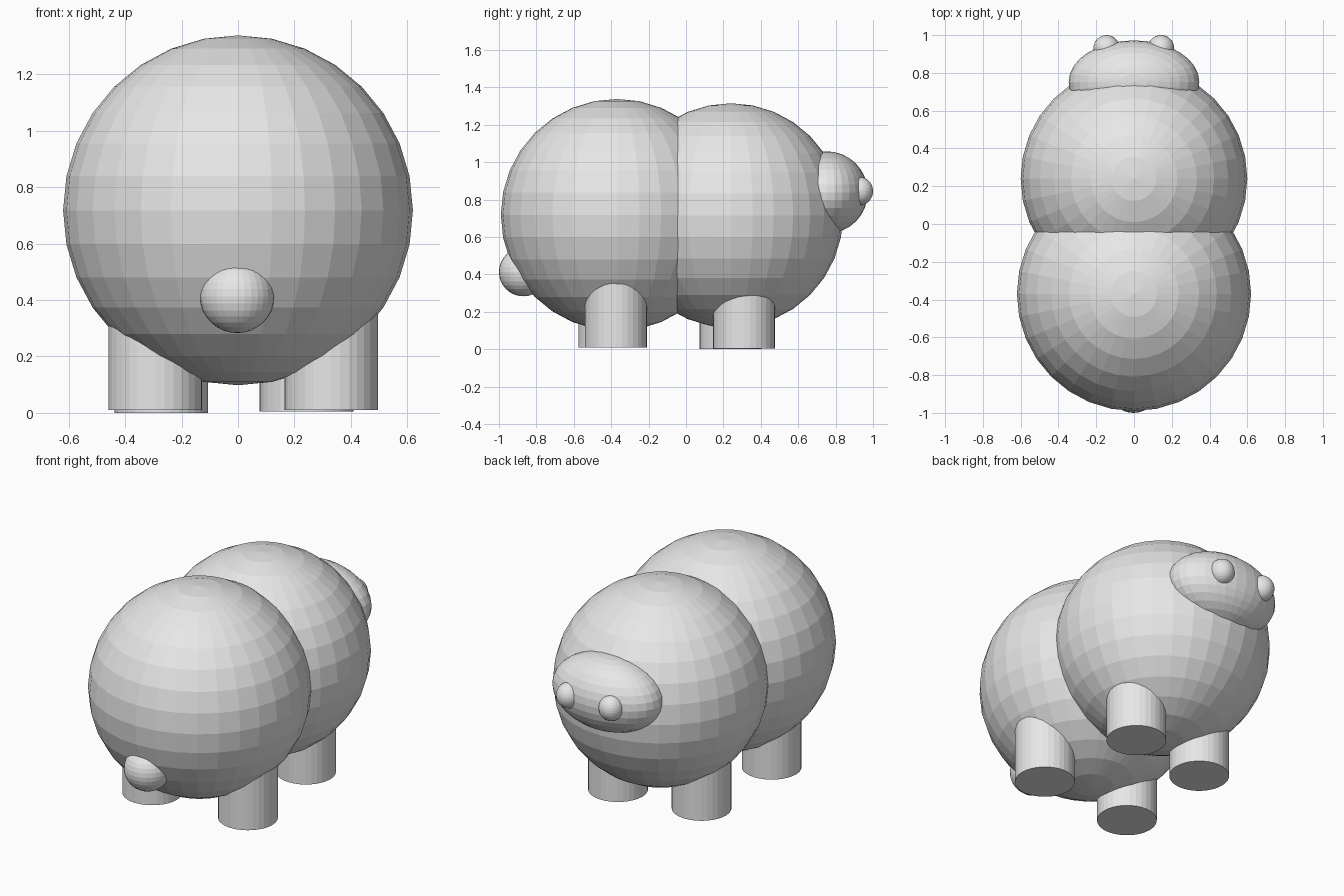
import bpy

if "Cube" in bpy.data.objects:
    bpy.data.objects.remove(bpy.data.objects["Cube"])

grey = bpy.data.materials.new("plain grey")
grey.diffuse_color = (0.8, 0.8, 0.8, 1)
grey.use_nodes = True
grey.node_tree.nodes["Principled BSDF"].inputs["Base Color"].default_value = grey.diffuse_color


def finish(name):
    ob = bpy.context.object
    ob.name = name
    ob.data.materials.clear()
    ob.data.materials.append(grey)
    return ob


def ball(name, loc, radii):
    bpy.ops.mesh.primitive_uv_sphere_add(segments=32, ring_count=16, radius=1, location=loc)
    bpy.context.object.scale = radii
    bpy.ops.object.transform_apply(location=False, rotation=False, scale=True)
    return finish(name)


def leg(name, x, y, bottom, top=0.5, radius=0.166):
    bpy.ops.mesh.primitive_cylinder_add(vertices=32, radius=radius, depth=top - bottom,
                                        location=(x, y, (top + bottom) / 2))
    return finish(name)


# Two overlapping body balls
ball("rump", (0, -0.37, 0.718), (0.62, 0.62, 0.62))
ball("chest", (0, 0.24, 0.715), (0.6, 0.6, 0.6))

# Wide flattened head with two eyes
ball("head", (0, 0.752, 0.838), (0.346, 0.22, 0.22))
for side, x in (("left", -0.145), ("right", 0.143)):
    ball(side + "_eye", (x, 0.93, 0.845), (0.07, 0.07, 0.075))

# Tail
ball("tail", (-0.003, -0.87, 0.413), (0.132, 0.13, 0.13))

# Legs, placed slightly unevenly
leg("left_rump_leg", -0.293, -0.41, 0.01)
leg("right_rump_leg", 0.33, -0.375, 0.01)
leg("left_chest_leg", -0.272, 0.238, 0.0)
leg("right_chest_leg", 0.243, 0.31, 0.005)
